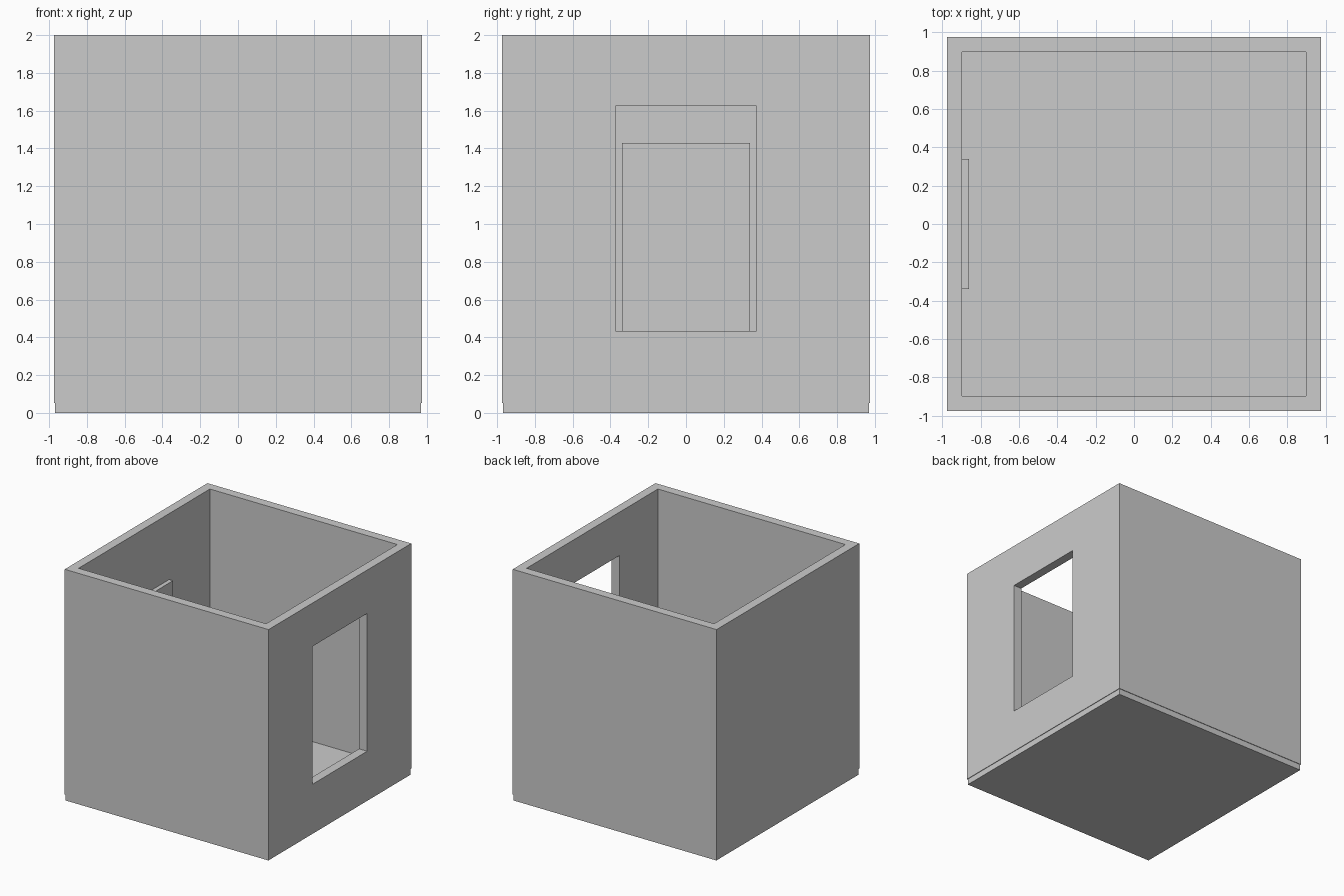
import bpy
import bmesh
from mathutils import Vector

if "Cube" in bpy.data.objects:
    bpy.data.objects.remove(bpy.data.objects["Cube"])


def box(name, lo, hi):
    """Axis-aligned box between two corners."""
    lo, hi = Vector(lo), Vector(hi)
    bm = bmesh.new()
    bmesh.ops.create_cube(bm, size=1)
    bmesh.ops.scale(bm, vec=hi - lo, verts=bm.verts)
    bmesh.ops.translate(bm, vec=(lo + hi) / 2, verts=bm.verts)
    mesh = bpy.data.meshes.new(name)
    bm.to_mesh(mesh)
    bm.free()
    obj = bpy.data.objects.new(name, mesh)
    bpy.context.collection.objects.link(obj)
    return obj


def cut(target, cutter):
    """Subtract the cutter, then discard it."""
    cutter.hide_render = True
    mod = target.modifiers.new("cut", 'BOOLEAN')
    mod.operation = 'DIFFERENCE'
    mod.solver = 'EXACT'
    mod.object = cutter
    bpy.context.view_layer.objects.active = target
    bpy.ops.object.modifier_apply(modifier=mod.name)
    bpy.data.objects.remove(cutter)


OUT, INN = 0.975, 0.897      # outer and inner half widths
FLOOR, HEIGHT = 0.078, 2.0

# Floor slab, set in slightly from the walls
box("floor", (-0.97, -0.97, 0), (0.97, 0.97, FLOOR))

# Four walls, open at the top, with a window in the right wall
walls = box("walls", (-OUT, -OUT, 0.052), (OUT, OUT, HEIGHT))
cut(walls, box("room_cutter", (-INN, -INN, -0.2), (INN, INN, 2.2)))
cut(walls, box("window_cutter", (0.7, -0.373, 0.433), (1.2, 0.373, 1.625)))

# Door panel on the inside of the left wall
box("door", (-0.92, -0.34, FLOOR - 0.01), (-0.86, 0.34, 1.43))
